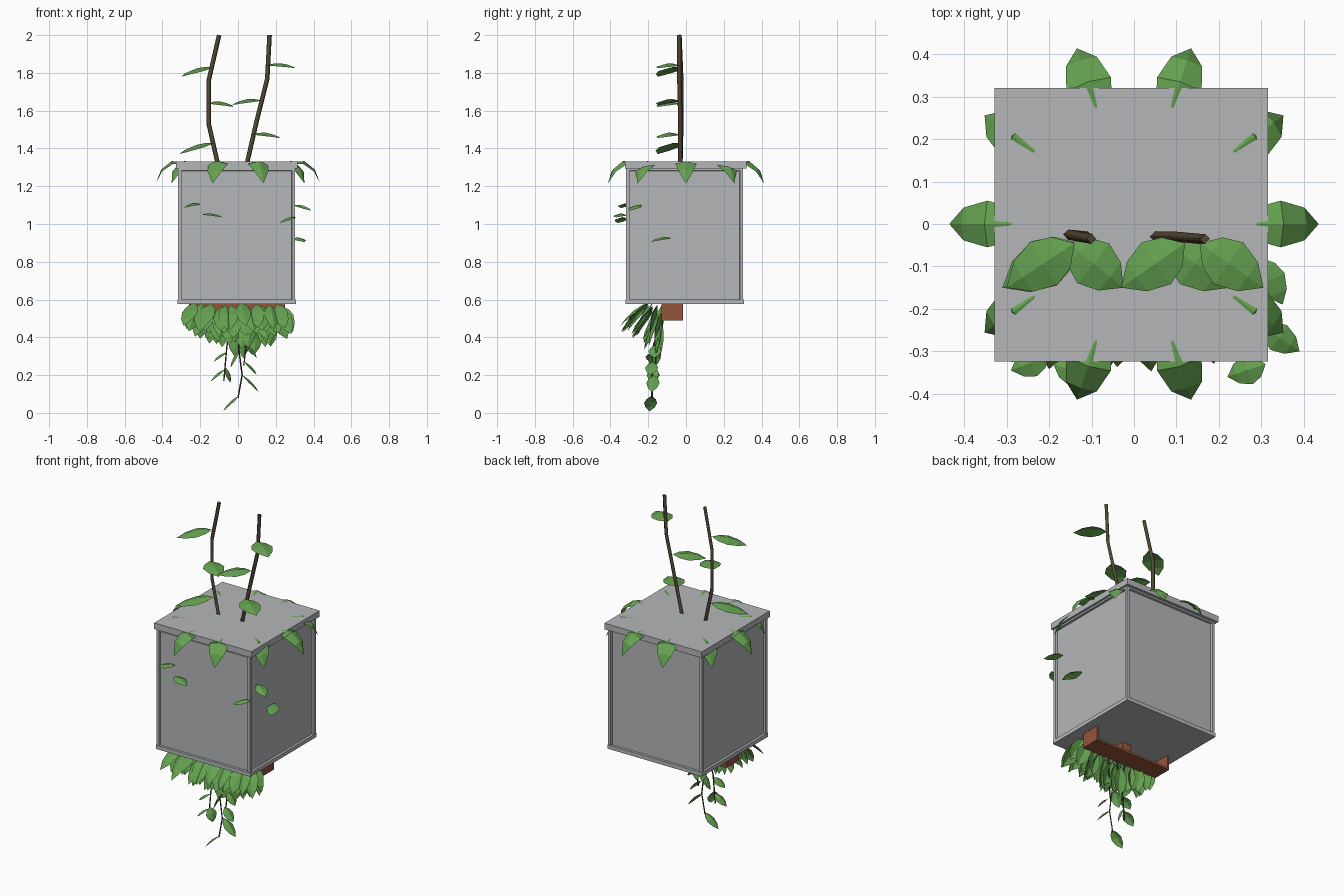
import bpy, bmesh, math, random
from mathutils import Vector

random.seed(4)
if "Cube" in bpy.data.objects:
    bpy.data.objects.remove(bpy.data.objects["Cube"])


def material(name, rgb):
    m = bpy.data.materials.new(name)
    m.use_nodes = True
    m.diffuse_color = (*rgb, 1)
    m.node_tree.nodes["Principled BSDF"].inputs["Base Color"].default_value = (*rgb, 1)
    return m


GREY = material("grey panel", (0.46, 0.47, 0.48))
GREEN = material("leaf green", (0.13, 0.36, 0.08))
CLAY = material("terracotta", (0.30, 0.09, 0.045))
BARK = material("bark brown", (0.09, 0.065, 0.035))


def finish(name, bm, mat):
    me = bpy.data.meshes.new(name)
    bm.to_mesh(me)
    bm.free()
    me.materials.append(mat)
    ob = bpy.data.objects.new(name, me)
    bpy.context.collection.objects.link(ob)
    return ob


def box(name, lo, hi, mat, panels=False):
    bm = bmesh.new()
    bmesh.ops.create_cube(bm, size=1)
    for v in bm.verts:
        v.co = Vector([(a + b) / 2 + c * (b - a) for a, b, c in zip(lo, hi, v.co)])
    if panels:
        sides = [f for f in bm.faces if abs(f.normal.z) < 0.5]
        bmesh.ops.inset_individual(bm, faces=sides, thickness=0.024)
        bmesh.ops.inset_individual(bm, faces=sides, thickness=0.003, depth=-0.012)
    return finish(name, bm, mat)


def stem(name, points, radius):
    cu = bpy.data.curves.new(name, "CURVE")
    cu.dimensions = "3D"
    cu.bevel_depth, cu.bevel_resolution, cu.use_fill_caps = radius, 0, True
    sp = cu.splines.new("POLY")
    sp.points.add(len(points) - 1)
    for p, co in zip(sp.points, points):
        p.co = (*co, 1)
    cu.materials.append(BARK)
    ob = bpy.data.objects.new(name, cu)
    bpy.context.collection.objects.link(ob)


def leaf(bm, base, tip, width, up=(0, 0, 1), arch=0.02, fold=0.3):
    """Pointed leaf folded along its midrib and bowed along its length."""
    base, tip = Vector(base), Vector(tip)
    along = tip - base
    side = along.cross(Vector(up)).normalized()
    normal = side.cross(along).normalized()
    rows = []
    for t, w in ((0, 0), (0.2, 0.7), (0.45, 1), (0.75, 0.7), (1, 0)):
        mid = base + along * t + normal * arch * 4 * t * (1 - t)
        half = w * width / 2
        if w == 0:
            rows.append([bm.verts.new(mid)] * 3)
        else:
            rows.append([bm.verts.new(mid + side * s * half - normal * abs(s) * half * fold)
                         for s in (-1, 0, 1)])
    for a, b in zip(rows, rows[1:]):
        for i in (0, 1):
            corners = list(dict.fromkeys((a[i], a[i + 1], b[i + 1], b[i])))
            bm.faces.new(corners)


# Planter block with recessed side panels, lid and base rim
box("block_body", (-0.317, -0.317, 0.577), (0.303, 0.303, 1.3), GREY, True)
box("block_lid", (-0.328, -0.324, 1.293), (0.316, 0.32, 1.33), GREY)
box("block_base", (-0.32, -0.32, 0.577), (0.306, 0.306, 0.6), GREY)

# Clay trough under the block, open at the back
box("trough_floor", (-0.26, -0.13, 0.49), (0.25, -0.015, 0.502), CLAY)
box("trough_front", (-0.26, -0.13, 0.49), (0.25, -0.118, 0.577), CLAY)
for label, x in (("right", -0.26), ("left", 0.238)):
    box("trough_end_" + label, (x, -0.13, 0.49), (x + 0.012, -0.015, 0.577), CLAY)
box("trough_divider", (-0.03, -0.12, 0.5), (0.03, -0.06, 0.577), CLAY)

# Two upright stems
stem("upright_stem_right", [(-0.105, -0.03, 1.31), (-0.155, -0.025, 1.53),
                            (-0.155, -0.025, 1.76), (-0.1, -0.035, 2)], 0.012)
stem("upright_stem_left", [(0.045, -0.03, 1.31), (0.1, -0.03, 1.55),
                           (0.155, -0.035, 1.77), (0.167, -0.035, 2)], 0.012)

# Broad leaves on the stems: base x, z and tip x, z
bm = bmesh.new()
for bx, bz, tx, tz in ((-0.14, 1.83, -0.3, 1.78), (-0.155, 1.64, -0.025, 1.62),
                       (-0.13, 1.43, -0.31, 1.37), (0.155, 1.84, 0.305, 1.825),
                       (0.12, 1.655, -0.03, 1.63), (0.075, 1.475, 0.225, 1.455)):
    leaf(bm, (bx, -0.045, bz), (tx, -0.15, tz), 0.12, arch=0.018, fold=0.25)
finish("stem_leaves", bm, GREEN)

# Ring of leaves arching over the lid edge
bm = bmesh.new()
for i in range(10):
    a = i * math.tau / 10
    c, s = math.cos(a), math.sin(a)
    leaf(bm, (0.23 * c, 0.23 * s, 1.305), (0.435 * c, 0.435 * s, 1.215),
         0.11, arch=0.075)
finish("rim_leaves", bm, GREEN)

# Loose leaves poking out of the block sides
bm = bmesh.new()
for base, tip in (((-0.2, -0.31, 1.105), (-0.29, -0.345, 1.085)),
                  ((-0.19, -0.33, 1.05), (-0.08, -0.37, 1.035)),
                  ((0.3, -0.24, 1.1), (0.39, -0.3, 1.07)),
                  ((0.31, -0.33, 1.035), (0.22, -0.36, 1.005)),
                  ((0.3, -0.08, 0.925), (0.35, -0.19, 0.905))):
    leaf(bm, base, tip, 0.07, arch=0.012)
finish("side_leaves", bm, GREEN)

# Dense skirt of leaves spilling forward over the trough
bm = bmesh.new()
for row in range(4):
    for i in range(12):
        x = -0.24 + 0.043 * i + random.uniform(-0.015, 0.015)
        centre = 1 - min(1, abs(x - 0.03) / 0.29)
        drop = 0.055 * row * centre + random.uniform(-0.02, 0.02)
        reach = 0.13 - 0.035 * row + random.uniform(-0.02, 0.02)
        base = (x * 0.92, -0.2 + 0.025 * row, 0.575 - drop * 0.7)
        tip = (x * 1.08 + random.uniform(-0.03, 0.03), base[1] - reach, 0.445 - drop)
        leaf(bm, base, tip, 0.085, up=(random.uniform(-0.4, 0.4), -1, 0.5), arch=0.015)
finish("skirt_leaves", bm, GREEN)

# Thin vines trailing down, with alternating leaves
bm = bmesh.new()
vines = ([(-0.04, -0.13, 0.5), (-0.06, -0.17, 0.34), (-0.075, -0.17, 0.17)],
         [(0.0, -0.13, 0.5), (0.005, -0.18, 0.33), (0.022, -0.18, 0.2), (0, -0.18, 0.08)],
         [(0.07, -0.13, 0.5), (0.045, -0.16, 0.36), (0.03, -0.16, 0.25)])
for n, pts in enumerate(vines):
    stem("trailing_vine_%d" % (n + 1), pts, 0.004)
for base, tip in (((-0.06, 0.32), (-0.13, 0.27)), ((-0.07, 0.23), (-0.145, 0.165)),
                  ((-0.065, 0.24), (-0.04, 0.16)), ((0.005, 0.33), (-0.04, 0.24)),
                  ((0.022, 0.2), (0.11, 0.11)), ((0.005, 0.09), (-0.08, 0.008)),
                  ((0.035, 0.27), (0.1, 0.2)), ((0.045, 0.36), (0.1, 0.29))):
    y = -0.17 + random.uniform(-0.015, 0.015)
    leaf(bm, (base[0], y, base[1]), (tip[0], y - 0.01, tip[1]), 0.07, arch=0.01)
finish("vine_leaves", bm, GREEN)
